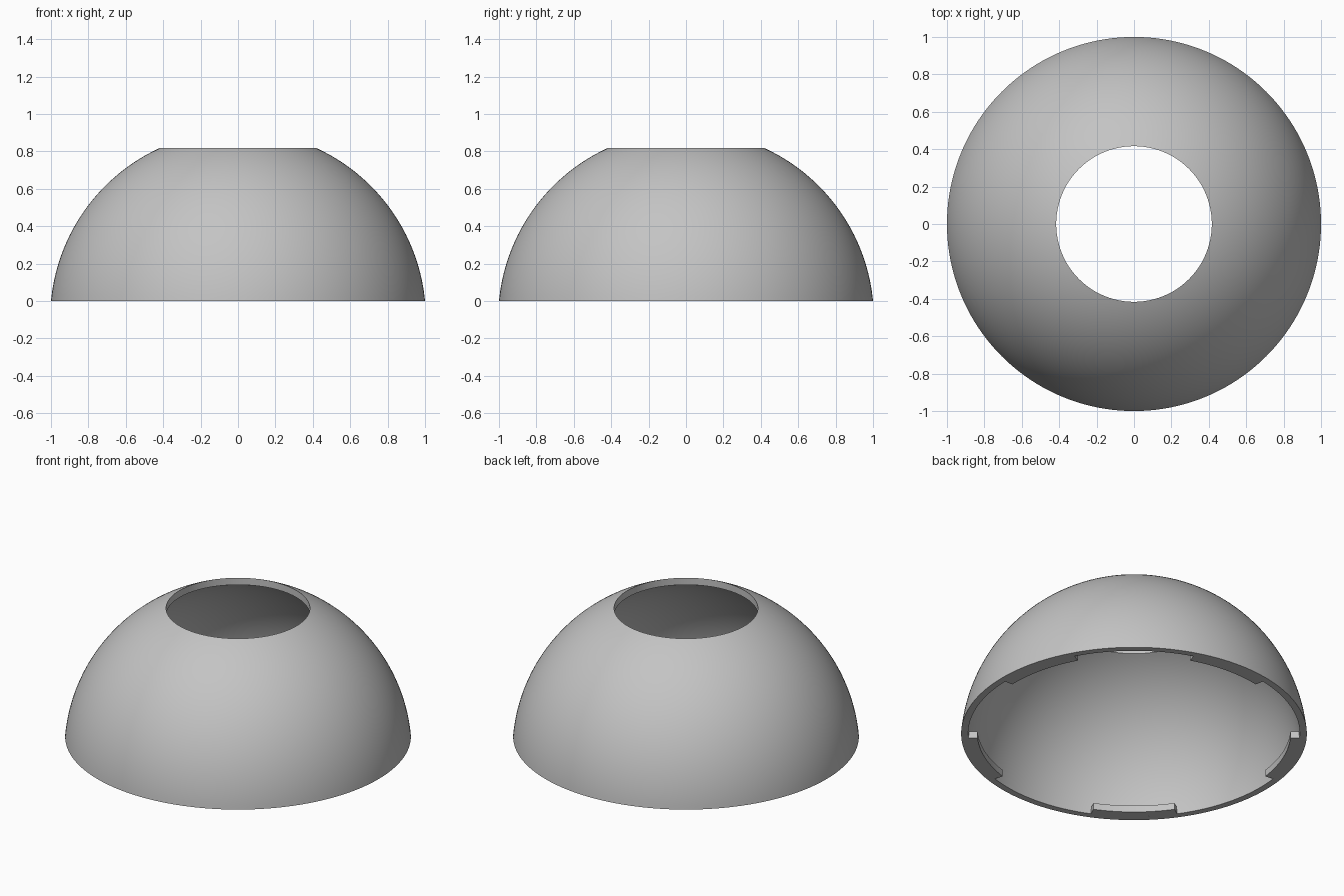
import bpy, bmesh, math

if "Cube" in bpy.data.objects:
    bpy.data.objects.remove(bpy.data.objects["Cube"])

ZC = -0.095                      # height of the sphere centre below the base
R_OUT = math.hypot(1.0, ZC)      # outer sphere radius
R_IN = 0.964                     # inner sphere radius
HOLE = 0.416                     # radius of the top opening
TAB_R, TAB_H = 0.906, 0.042      # inner radius and height of the rim tabs

grey = bpy.data.materials.new("light grey")
grey.diffuse_color = (0.55, 0.55, 0.55, 1)
grey.use_nodes = True
grey.node_tree.nodes["Principled BSDF"].inputs["Base Color"].default_value = grey.diffuse_color


def radius_at(r, z):
    return math.sqrt(r * r - (z - ZC) ** 2)


def arc(r, steps):
    """Sphere profile from the base up to the opening, as (radius, z)."""
    a0, a1 = math.asin(-ZC / r), math.acos(HOLE / r)
    angles = [a0 + (a1 - a0) * i / steps for i in range(steps + 1)]
    return [(r * math.cos(a), ZC + r * math.sin(a)) for a in angles]


def lathe(name, profile, start, sweep, steps):
    """Sweep a closed (radius, z) profile around z; caps the ends if partial."""
    full = sweep >= 2 * math.pi - 1e-6
    bm = bmesh.new()
    rings = []
    for i in range(steps if full else steps + 1):
        a = start + sweep * i / steps
        rings.append([bm.verts.new((r * math.cos(a), r * math.sin(a), z))
                      for r, z in profile])
    n = len(profile)
    for i in range(steps):
        a, b = rings[i], rings[(i + 1) % len(rings)]
        for j in range(n):
            k = (j + 1) % n
            bm.faces.new((a[j], b[j], b[k], a[k]))
    if not full:
        bm.faces.new(rings[0])
        bm.faces.new(rings[-1][::-1])
    bmesh.ops.recalc_face_normals(bm, faces=bm.faces)
    mesh = bpy.data.meshes.new(name)
    bm.to_mesh(mesh)
    bm.free()
    mesh.materials.append(grey)
    obj = bpy.data.objects.new(name, mesh)
    bpy.context.collection.objects.link(obj)
    bpy.ops.object.select_all(action='DESELECT')
    obj.select_set(True)
    bpy.context.view_layer.objects.active = obj
    bpy.ops.object.shade_smooth_by_angle(angle=math.radians(20))
    return obj


# Hollow dome with an open top and a straight-walled hole
lathe("dome_shell", arc(R_OUT, 40) + arc(R_IN, 40)[::-1], 0, 2 * math.pi, 160)

# Five locking tabs around the inside of the bottom rim
tab_profile = [(TAB_R, 0), (radius_at(R_IN, 0), 0),
               (radius_at(R_IN, TAB_H), TAB_H), (TAB_R, TAB_H)]
for i in range(5):
    centre = math.radians(14 + 72 * i)
    lathe(f"rim_tab_{i + 1}", tab_profile, centre - math.radians(15),
          math.radians(30), 14)
